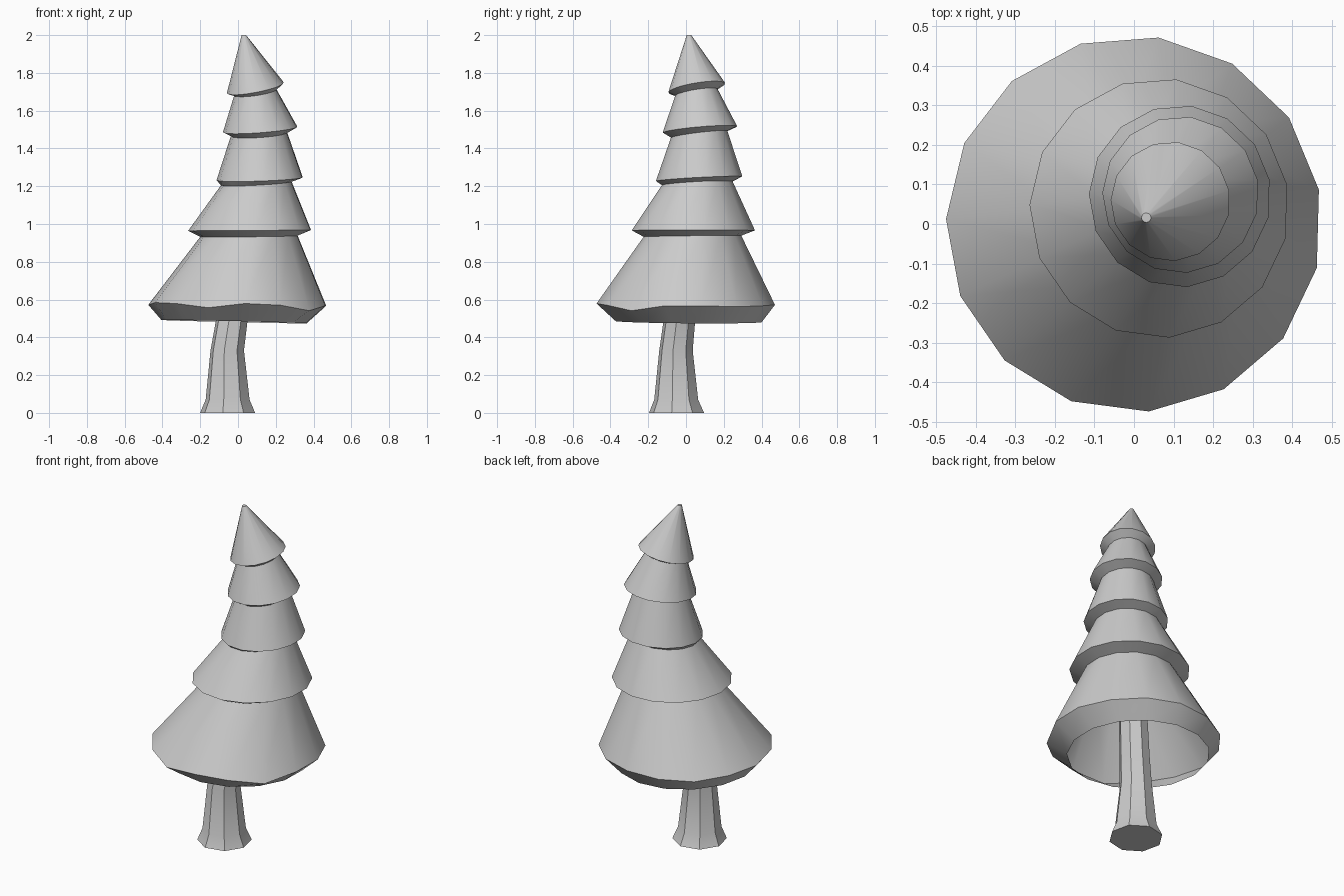
import bpy, bmesh, math


def ring(bm, n, offset, cx, cy, z, r, tx=0, ty=0, wave=None):
    """One tilted ring of n vertices; wave adds small height offsets."""
    out = []
    for i in range(n):
        a = math.radians(offset + 360 * i / n)
        c, s = math.cos(a), math.sin(a)
        dz = tx * c + ty * s + (wave[i] if wave else 0)
        out.append(bm.verts.new((cx + r * c, cy + r * s, z + dz)))
    return out


def loft(name, n, offset, rings, cap_bottom, cap_top):
    bm = bmesh.new()
    loops = [ring(bm, n, offset, *r) for r in rings]
    for a, b in zip(loops, loops[1:]):
        for i in range(n):
            j = (i + 1) % n
            bm.faces.new((a[i], a[j], b[j], b[i]))
    if cap_bottom:
        bm.faces.new(loops[0][::-1])
    if cap_top:
        bm.faces.new(loops[-1])
    me = bpy.data.meshes.new(name)
    bm.to_mesh(me)
    bm.free()
    ob = bpy.data.objects.new(name, me)
    bpy.context.collection.objects.link(ob)
    me.shade_smooth()
    me.set_sharp_from_angle(angle=math.radians(30))
    return ob


# Trunk: leaning octagon with a flared foot
loft("trunk", 8, -10, [
    (-0.055, -0.05, 0.0, 0.148),
    (-0.055, -0.052, 0.07, 0.118),
    (-0.057, -0.053, 0.33, 0.09),
    (-0.033, -0.035, 0.49, 0.085),
    (0.03, 0.02, 0.9, 0.075),
], True, True)

# Foliage: one open-bottomed stack of five skirts, alternating narrow and wide rings
hem = [0, -.005, 0, .005, 0, -.005, .005, .005, .017, .012, -.01, .012, .003, -.026, 0]
loft("foliage", 15, 10.5, [
    (-0.018, 0.015, 0.483, 0.388, -0.009, -0.003),
    (0.0, 0.0, 0.567, 0.475, 0, 0, hem),
    (0.06, 0.035, 0.935, 0.26, 0.003, 0.003),
    (0.064, 0.04, 0.966, 0.328, 0.002, 0),
    (0.098, 0.06, 1.215, 0.188, 0.01, 0.01),
    (0.116, 0.07, 1.239, 0.23, 0.008, 0.012),
    (0.112, 0.07, 1.475, 0.15, 0.01, 0.018),
    (0.118, 0.074, 1.5, 0.198, 0.015, 0.017),
    (0.092, 0.055, 1.697, 0.112, 0.016, 0.018),
    (0.092, 0.057, 1.72, 0.151, 0.028, 0.024),
    (0.031, 0.016, 2.0, 0.012),
], False, True)
